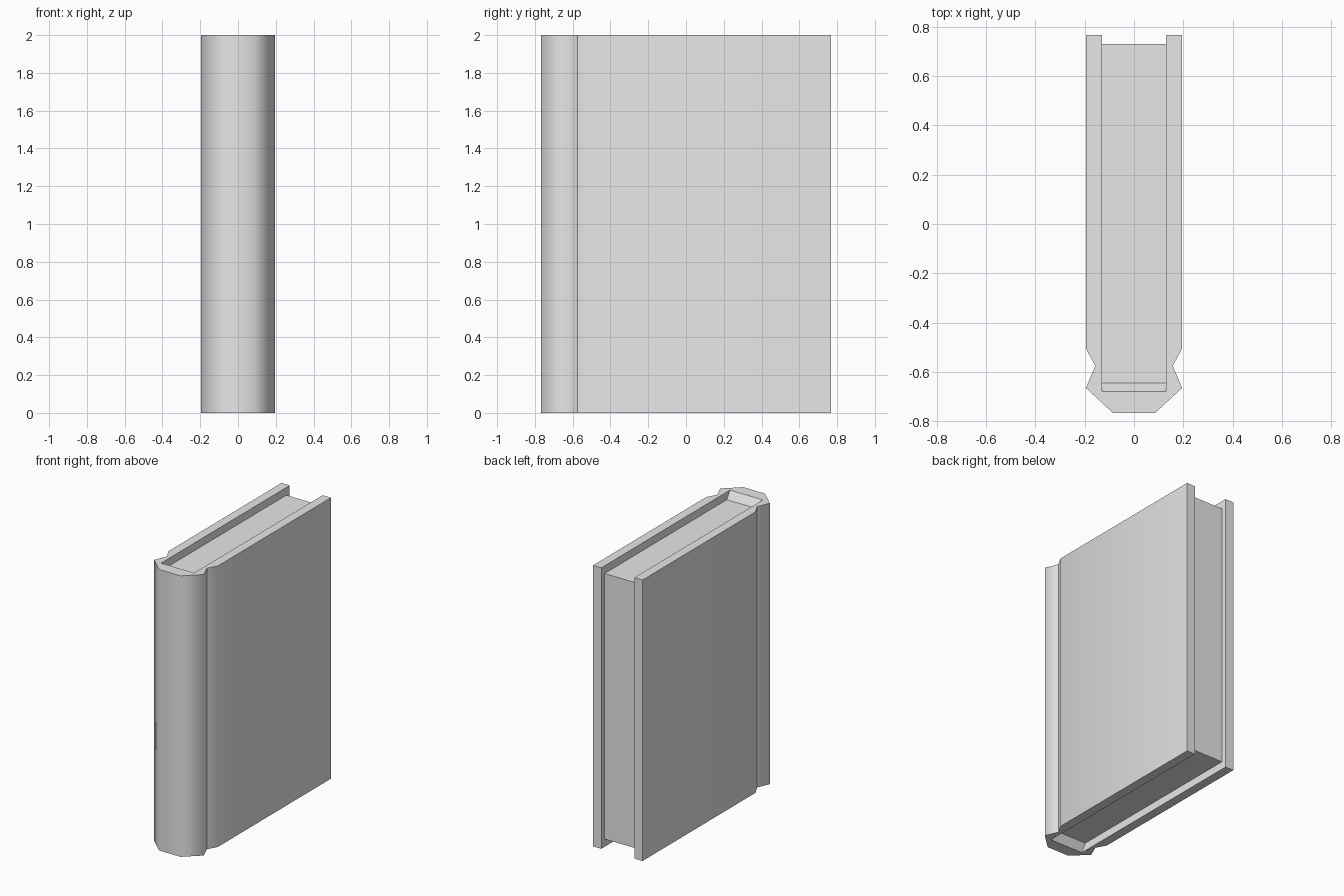
import bpy
import bmesh
from mathutils import Vector

cube = bpy.data.objects.get("Cube")
if cube:
    bpy.data.objects.remove(cube, do_unlink=True)

HEIGHT = 2.0
RECESS = 0.055   # how far the pages sit below the cover edges
INNER = 0.13     # half thickness of the page block
INNER_FRONT = -0.68

grey = bpy.data.materials.new("light grey")
grey.use_nodes = True
grey.diffuse_color = (0.8, 0.8, 0.8, 1)
grey.node_tree.nodes["Principled BSDF"].inputs["Base Color"].default_value = (0.8, 0.8, 0.8, 1)


def prism(name, points, offset, smooth_corners=()):
    """Extrude a closed outline; the listed corners get soft shading."""
    bm = bmesh.new()
    base = [bm.verts.new(p) for p in points]
    top = [bm.verts.new(Vector(p) + Vector(offset)) for p in points]
    bm.faces.new(base)
    bm.faces.new(top)
    for i in range(len(points)):
        j = (i + 1) % len(points)
        bm.faces.new((base[i], base[j], top[j], top[i])).smooth = True
    for edge in bm.edges:
        edge.smooth = False
    for i in smooth_corners:
        bm.edges.get((base[i], top[i])).smooth = True
    bmesh.ops.recalc_face_normals(bm, faces=bm.faces)
    mesh = bpy.data.meshes.new(name)
    bm.to_mesh(mesh)
    bm.free()
    mesh.materials.append(grey)
    obj = bpy.data.objects.new(name, mesh)
    bpy.context.collection.objects.link(obj)
    return obj


# Cover: rounded spine, hinge grooves and two boards as one U-shaped outline
half = [(0.085, -0.767), (0.195, -0.665), (0.157, -0.575), (0.195, -0.505),
        (0.195, 0.767), (INNER, 0.767), (INNER, INNER_FRONT)]
outline = half + [(-x, y) for x, y in reversed(half)]
soft = [0, 1, 3]
soft += [len(outline) - 1 - i for i in soft]
prism("book_cover", [(x, y, 0) for x, y in outline], (0, 0, HEIGHT), soft)

# Pages: recessed block whose ends slope up to meet the spine
side = [(0.73, RECESS), (-0.645, RECESS), (INNER_FRONT, 0)]
side += [(y, HEIGHT - z) for y, z in reversed(side)]
prism("page_block", [(-INNER, y, z) for y, z in side], (2 * INNER, 0, 0))
